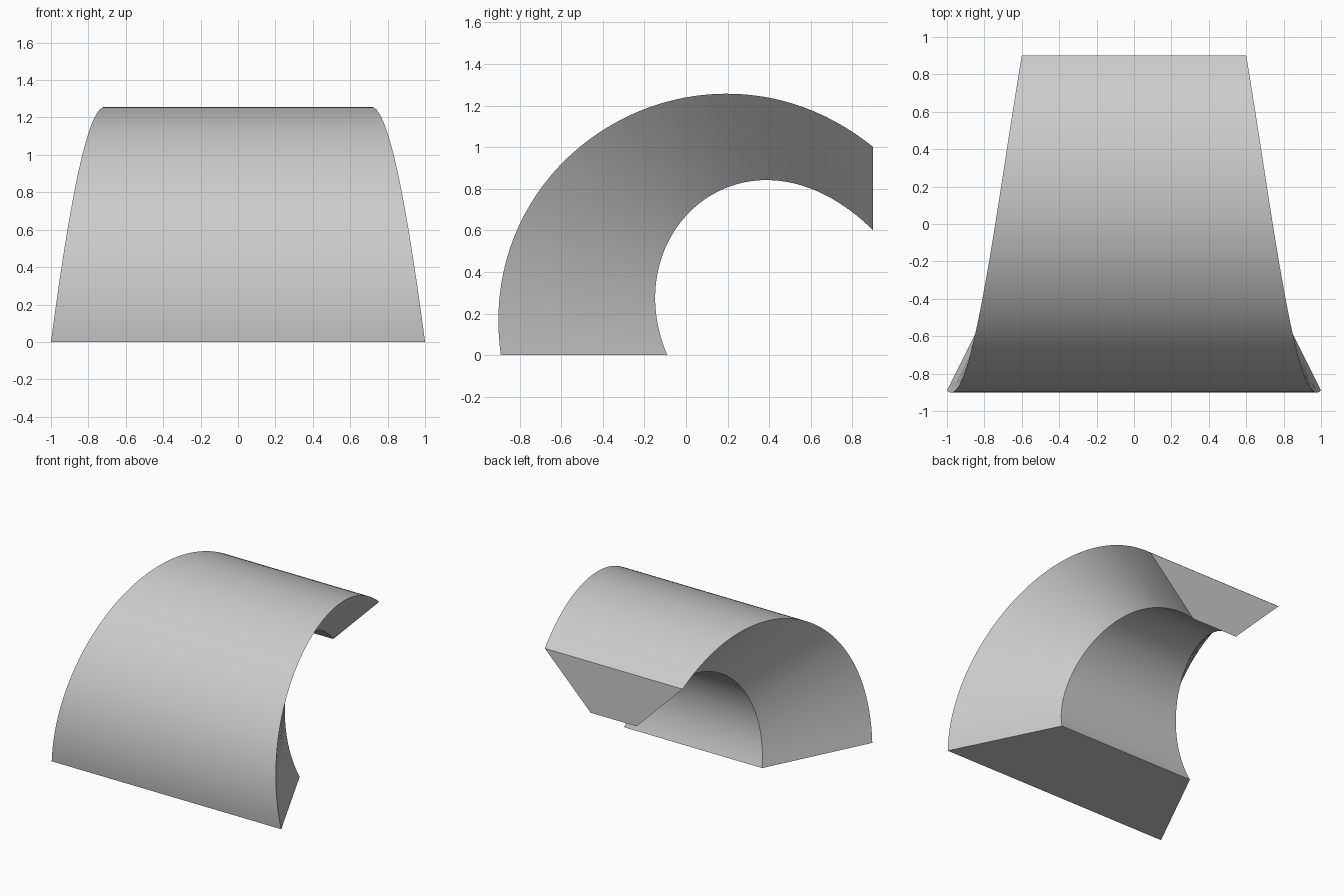
import bpy, bmesh
from mathutils import Vector
from mathutils.geometry import interpolate_bezier

cube = bpy.data.objects.get("Cube")
if cube:
    bpy.data.objects.remove(cube)

STEPS = 64

# Plain grey material
grey = bpy.data.materials.new("plain grey")
grey.use_nodes = True
colour = (0.6, 0.6, 0.6, 1)
grey.diffuse_color = colour
grey.node_tree.nodes["Principled BSDF"].inputs["Base Color"].default_value = colour


def rail(*points):
    """Side-view curve from four (y, z) handles."""
    return interpolate_bezier(*[Vector((0, y, z)) for y, z in points], STEPS + 1)


outer = rail((-0.89, 0), (-1.03, 1.0), (0.11, 1.64), (0.9, 1.0))
inner = rail((-0.09, 0), (-0.35, 0.61), (0.31, 1.18), (0.9, 0.6))

# Tapering trapezoid section swept between the two rails
bm = bmesh.new()
rings = []
for i, (o, n) in enumerate(zip(outer, inner)):
    wide = 1 - 0.4 * i / STEPS
    narrow = wide - 0.4
    corners = [(-wide, o), (wide, o), (narrow, n), (-narrow, n)]
    rings.append([bm.verts.new((x, p.y, p.z)) for x, p in corners])

for a, b in zip(rings, rings[1:]):
    for k in range(4):
        j = (k + 1) % 4
        bm.faces.new((a[k], a[j], b[j], b[k]))

# Flat end caps
bm.faces.new(rings[0])
bm.faces.new(rings[-1])
bmesh.ops.recalc_face_normals(bm, faces=bm.faces)

mesh = bpy.data.meshes.new("curved_arch")
bm.to_mesh(mesh)
bm.free()
mesh.materials.append(grey)
arch = bpy.data.objects.new("curved_arch", mesh)
bpy.context.collection.objects.link(arch)

# Smooth the curved sides, keep the corners crisp
bpy.ops.object.select_all(action='DESELECT')
arch.select_set(True)
bpy.context.view_layer.objects.active = arch
bpy.ops.object.shade_smooth_by_angle(angle=0.5)
